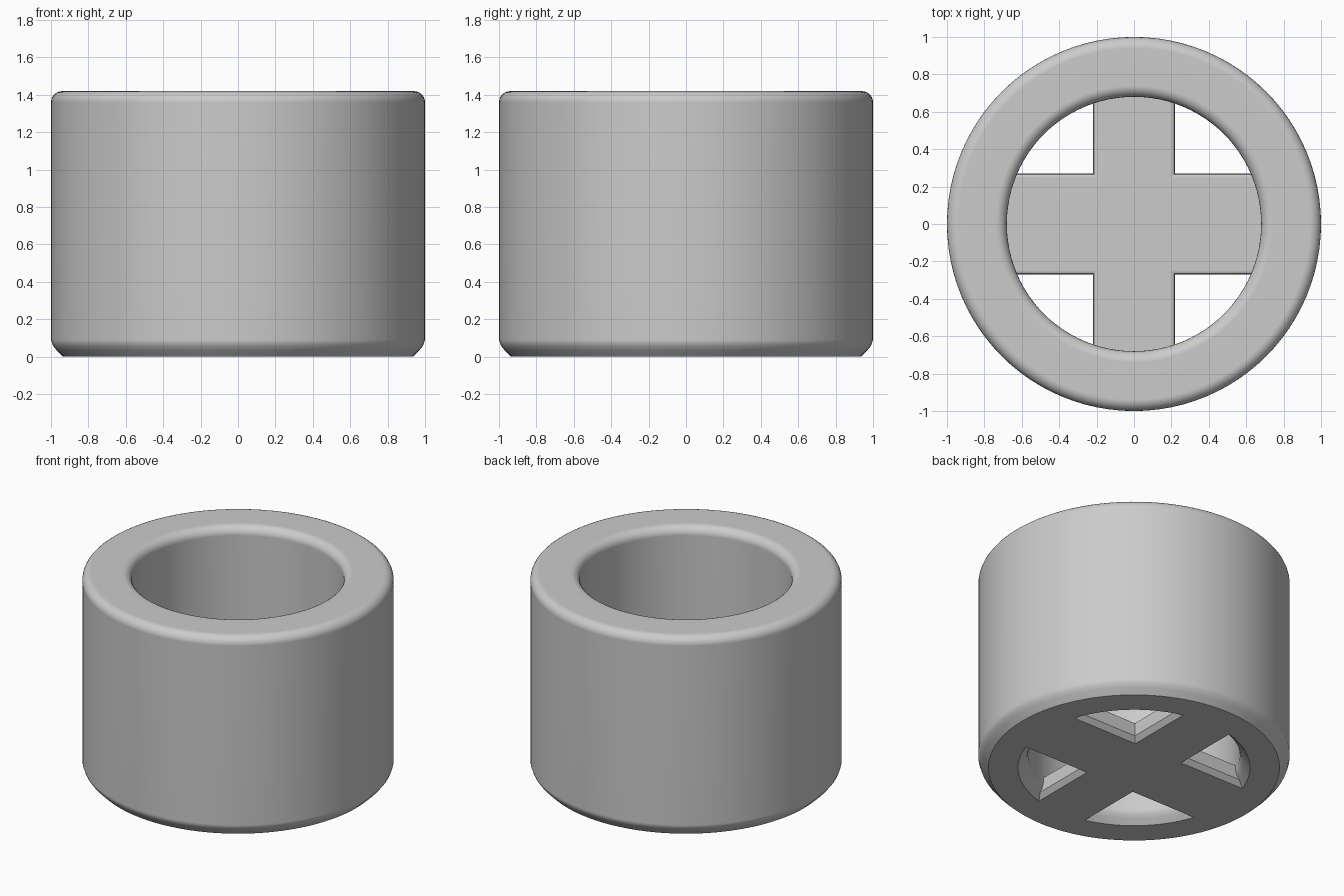
import bpy, bmesh, math

cube = bpy.data.objects.get("Cube")
if cube:
    bpy.data.objects.remove(cube, do_unlink=True)

HEIGHT, OUTER, BORE, ROUND = 1.42, 1.0, 0.68, 0.06
SEGMENTS, STEPS = 96, 6

grey = bpy.data.materials.new("plain grey")
grey.use_nodes = True
colour = (0.6, 0.6, 0.6, 1)
grey.diffuse_color = colour
grey.node_tree.nodes["Principled BSDF"].inputs["Base Color"].default_value = colour


def loft(name, rings, closed):
    """Skin a list of equal point rings; closed joins last to first, otherwise both ends are capped."""
    bm = bmesh.new()
    loops = [[bm.verts.new(p) for p in ring] for ring in rings]
    pairs = list(zip(loops, loops[1:]))
    if closed:
        pairs.append((loops[-1], loops[0]))
    else:
        bm.faces.new(loops[0])
        bm.faces.new(loops[-1])
    for a, b in pairs:
        for i in range(len(a)):
            j = (i + 1) % len(a)
            bm.faces.new((a[i], a[j], b[j], b[i]))
    bmesh.ops.recalc_face_normals(bm, faces=bm.faces)
    mesh = bpy.data.meshes.new(name)
    bm.to_mesh(mesh)
    bm.free()
    mesh.materials.append(grey)
    obj = bpy.data.objects.new(name, mesh)
    bpy.context.collection.objects.link(obj)
    return obj


# Cross-section of the wall: softened chamfer below, rounded lip above
chamfer = [(0.065, 0), (0.03, 0.035), (0.01, 0.06), (0, 0.09)]
lip = []
for k in range(STEPS + 1):
    a = math.pi / 2 * k / STEPS
    lip.append((ROUND * (1 - math.cos(a)), HEIGHT - ROUND + ROUND * math.sin(a)))
side = chamfer + lip
profile = [(OUTER - d, z) for d, z in side] + [(BORE + d, z) for d, z in reversed(side)]


def circle(r, z):
    angles = [math.tau * i / SEGMENTS for i in range(SEGMENTS)]
    return [(r * math.cos(a), r * math.sin(a), z) for a in angles]


body = loft("cylinder_body", [circle(r, z) for r, z in profile], True)


# Cross-shaped floor with bevelled upper and lower edges
def cross(inset, z):
    x, y, end = 0.22 - inset, 0.27 - inset, 0.84
    quarter = [(end, y), (x, y), (x, end)]
    points = []
    for sx, sy in ((1, 1), (-1, 1), (-1, -1), (1, -1)):
        part = quarter if sx * sy > 0 else quarter[::-1]
        points += [(sx * px, sy * py, z) for px, py in part]
    return points


sections = [(0.028, 0), (0, 0.035), (0, 0.115), (0.006, 0.133), (0.022, 0.14)]
floor = loft("cross_floor", [cross(d, z) for d, z in sections], False)
floor.hide_render = True

# Merge the floor into the wall
bpy.ops.object.select_all(action="DESELECT")
body.select_set(True)
bpy.context.view_layer.objects.active = body
union = body.modifiers.new("join_floor", "BOOLEAN")
union.operation = "UNION"
union.solver = "EXACT"
union.object = floor
bpy.ops.object.modifier_apply(modifier=union.name)
bpy.data.objects.remove(floor, do_unlink=True)

# Smooth curved surfaces, keep hard edges crisp
bpy.ops.object.shade_smooth_by_angle(angle=math.radians(32))
weighted = body.modifiers.new("even_normals", "WEIGHTED_NORMAL")
weighted.keep_sharp = True
